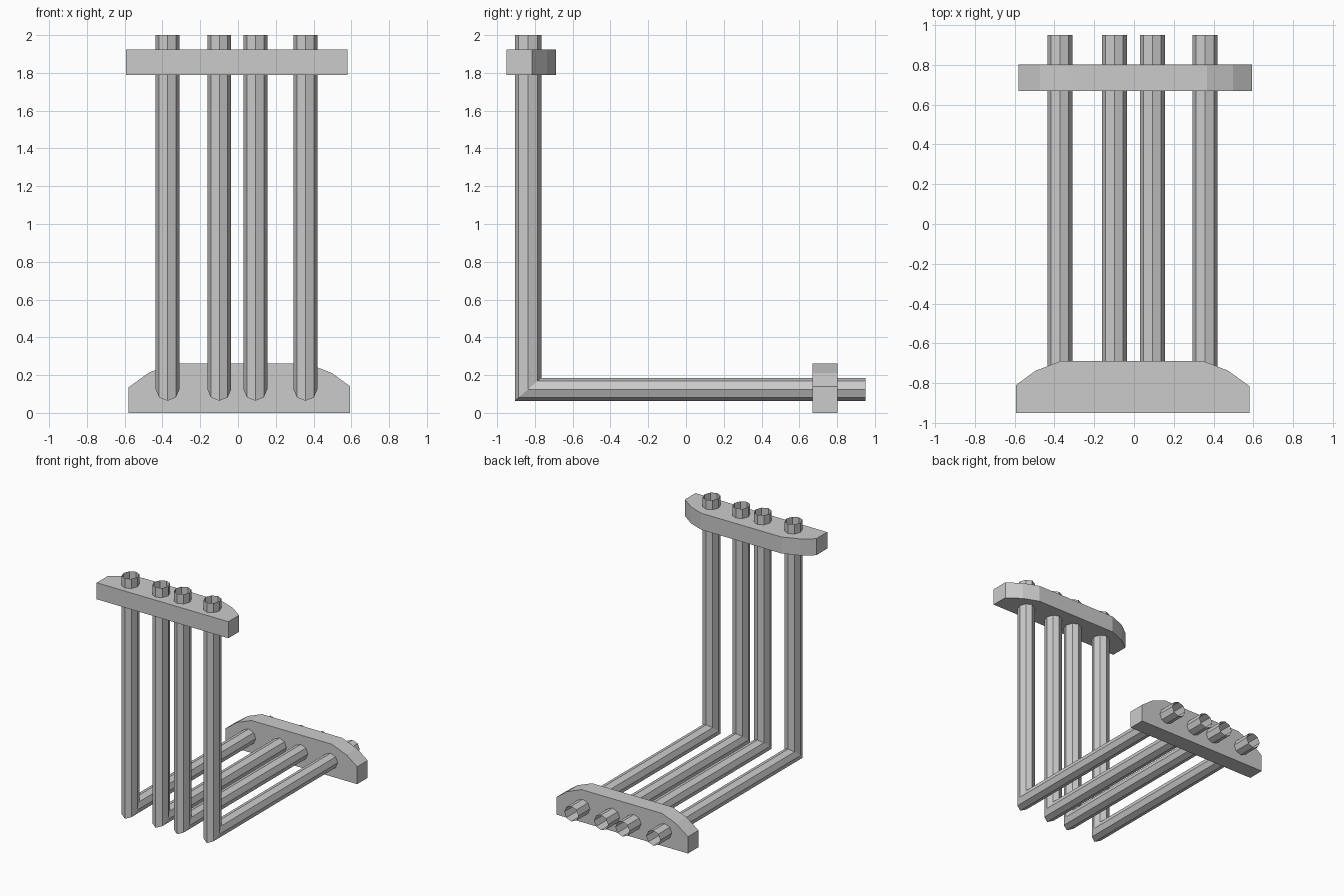
import bpy
from math import cos, sin, tau

if "Cube" in bpy.data.objects:
    bpy.data.objects.remove(bpy.data.objects["Cube"])

SIDES = 8


def make_object(name, verts, faces):
    mesh = bpy.data.meshes.new(name)
    mesh.from_pydata(verts, [], faces)
    mesh.update()
    obj = bpy.data.objects.new(name, mesh)
    bpy.context.collection.objects.link(obj)
    return obj


def bent_pipe(name, x):
    """Open-ended octagonal pipe: down from the top, mitred, then back along y."""
    ring = [(cos(i * tau / SIDES), sin(i * tau / SIDES)) for i in range(SIDES)]
    px = [x + 0.063 * a for a, b in ring]
    py = [-0.836 + 0.07 * b for a, b in ring]
    pz = [0.125 + 0.061 * b for a, b in ring]
    verts = [(u, v, 2.0) for u, v in zip(px, py)]
    verts += list(zip(px, py, pz))
    verts += [(u, 0.95, w) for u, w in zip(px, pz)]
    faces = []
    for r in (0, SIDES):
        for i in range(SIDES):
            j = (i + 1) % SIDES
            faces.append((r + i, r + SIDES + i, r + SIDES + j, r + j))
    return make_object(name, verts, faces)


def plate(name, place, low, high, flip=False):
    """Extrude the bracket outline from low to high; place maps (x, height, depth)."""
    n = len(OUTLINE)
    verts = [place(x, h, d) for d in (low, high) for x, h in OUTLINE]
    faces = [tuple(reversed(range(n))), tuple(range(n, 2 * n))]
    faces += [(i, (i + 1) % n, n + (i + 1) % n, n + i) for i in range(n)]
    return make_object(name, verts, faces)


# Bracket outline: straight base, chamfered far corners
OUTLINE = [(-0.594, 0), (0.58, 0), (0.58, 0.135), (0.472, 0.213), (0.348, 0.261),
           (-0.368, 0.261), (-0.497, 0.211), (-0.594, 0.14)]

# Four bent pipes
for number, x in enumerate((-0.373, -0.099, 0.092, 0.357), 1):
    bent_pipe(f"pipe_{number}", x)

# Bracket across the upright ends, and its turned copy on the floor at the back
plate("upper_bracket", lambda x, h, d: (x, h - 0.95, d), 1.79, 1.923)
plate("floor_bracket", lambda x, h, d: (-x, d, h), 0.669, 0.803)
